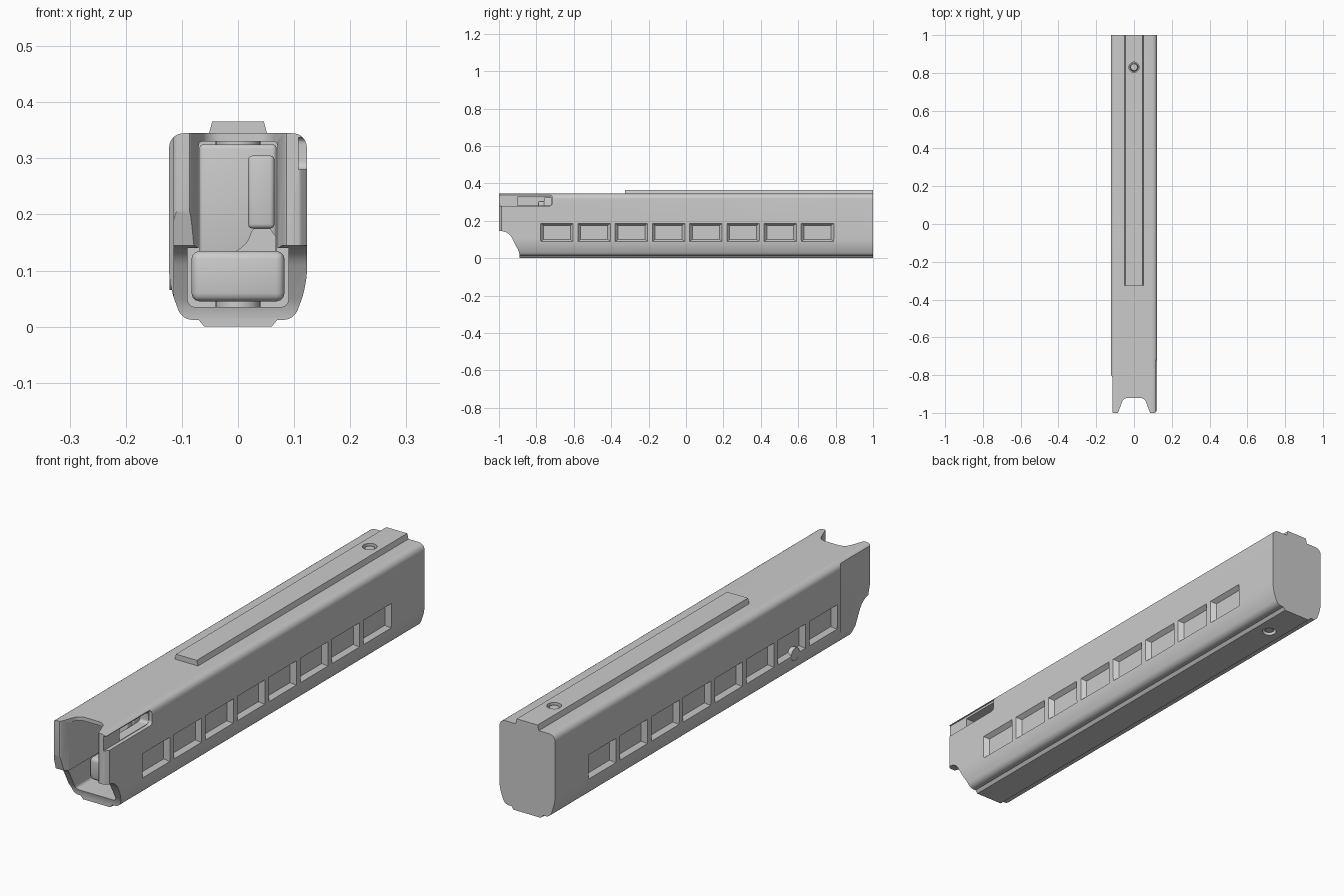
import bpy, bmesh
from mathutils import Vector

if "Cube" in bpy.data.objects:
    bpy.data.objects.remove(bpy.data.objects["Cube"])


def rounded(corners, steps=6):
    """Polygon from (a, b, radius) corners, each softened by a short curve."""
    out = []
    for i, (a, b, r) in enumerate(corners):
        p = Vector((a, b))
        if not r:
            out.append(p)
            continue
        before = Vector(corners[i - 1][:2])
        after = Vector(corners[(i + 1) % len(corners)][:2])
        s = p + (before - p).normalized() * r
        e = p + (after - p).normalized() * r
        for k in range(steps + 1):
            t = k / steps
            w = 0.83 * 2 * t * (1 - t)
            total = (1 - t) ** 2 + w + t * t
            out.append((s * (1 - t) ** 2 + p * w + e * t * t) / total)
    return out


def mirrored(corners):
    return corners + [(-c[0],) + tuple(c[1:]) for c in reversed(corners)]


def rectangle(a, b):
    return [(a[0], b[0]), (a[1], b[0]), (a[1], b[1]), (a[0], b[1])]


def finish(bm, name):
    bmesh.ops.recalc_face_normals(bm, faces=bm.faces)
    mesh = bpy.data.meshes.new(name)
    bm.to_mesh(mesh)
    bm.free()
    ob = bpy.data.objects.new(name, mesh)
    bpy.context.collection.objects.link(ob)
    return ob


def prism(name, points, axis, low, high, end=None):
    """Extrude a flat outline along one axis, optionally into another outline."""
    place = {"x": lambda p, t: (t, p[0], p[1]),
             "y": lambda p, t: (p[0], t, p[1]),
             "z": lambda p, t: (p[0], p[1], t)}[axis]
    bm = bmesh.new()
    first = [bm.verts.new(place(p, low)) for p in points]
    last = [bm.verts.new(place(p, high)) for p in end or points]
    bm.faces.new(first)
    bm.faces.new(last)
    for i in range(len(points)):
        bm.faces.new((first[i - 1], first[i], last[i], last[i - 1]))
    return finish(bm, name)


def box(name, x, y, z):
    return prism(name, rectangle(x, y), "z", *z)


def disc(name, radius, y, low, high, top=None):
    bm = bmesh.new()
    bmesh.ops.create_cone(bm, cap_ends=True, segments=32, radius1=radius,
                          radius2=radius if top is None else top, depth=high - low)
    bmesh.ops.translate(bm, verts=bm.verts, vec=(0, y, (low + high) / 2))
    return finish(bm, name)


def apply(ob, mod):
    with bpy.context.temp_override(object=ob, active_object=ob):
        bpy.ops.object.modifier_apply(modifier=mod.name)


def cut(ob, cutter):
    """Subtract the cutter, changing solver if a cut would empty the shape."""
    cutter.hide_render = True
    mod = ob.modifiers.new("cut", "BOOLEAN")
    mod.operation, mod.object = "DIFFERENCE", cutter
    for solver in ("EXACT", "MANIFOLD", "FLOAT"):
        mod.solver = solver
        view = bpy.context.evaluated_depsgraph_get()
        if len(ob.evaluated_get(view).data.polygons) > 0:
            apply(ob, mod)
            break
    else:
        ob.modifiers.remove(mod)
    bpy.data.objects.remove(cutter)


def soften(ob, width):
    mod = ob.modifiers.new("soften", "BEVEL")
    mod.width, mod.segments = width, 3
    apply(ob, mod)


# Outer shell
body = prism("body", rounded(mirrored([
    (0.123, 0.345, 0.028), (0.123, 0.075, 0.03), (0.1, 0.012, 0.02),
    (0.07, 0.012, 0), (0.06, 0, 0)])), "y", -1, 1)

# Hollow inside, open at the front
cut(body, prism("cavity_cutter", rounded(mirrored([
    (0.07, 0.33, 0.008), (0.07, 0.14, 0), (0.09, 0.14, 0), (0.09, 0.035, 0.015)])),
    "y", -1.2, 0.97))

# Undercut below the front lips
cut(body, prism("undercut_cutter", rounded([
    (-1.2, 0.145, 0), (-0.95, 0.145, 0.04), (-0.89, 0.03, 0.02),
    (-0.89, -0.1, 0), (-1.2, -0.1, 0)]), "x", -0.3, 0.3))

# Scalloped front edge, with one lip chamfered
cut(body, prism("scallop_cutter", rounded(mirrored([
    (-0.2, -1.2, 0), (-0.2, -0.9, 0), (-0.108, -1.003, 0.009),
    (-0.086, -1.003, 0.009), (-0.055, -0.92, 0.025)])), "z", -0.2, 0.6))
cut(body, prism("chamfer_cutter", [(-1.2, 0.1), (-0.971, 0.1), (-1.002, 0.213),
                                   (-1.2, 0.213)], "x", -0.3, 0))

# Side relief, and the catch slot on the other side
cut(body, prism("relief_cutter", [(-0.2, -1.2), (-0.115, -1.2), (-0.115, -0.81),
                                  (-0.125, -0.795), (-0.2, -0.795)], "z", 0.05, 0.5))
cut(body, prism("notch_cutter", rounded([
    (-1.2, 0.28, 0), (-0.716, 0.28, 0.015), (-0.716, 0.337, 0.012), (-1.2, 0.337, 0)]),
    "x", 0.108, 0.2))
cut(body, prism("slot_cutter", rounded([
    (-0.9, 0.282, 0), (-0.718, 0.282, 0.012), (-0.718, 0.328, 0.012), (-0.9, 0.328, 0)]),
    "x", 0.05, 0.2))

# Rows of sloped pockets along both sides
for side in (-1, 1):
    for i in range(8):
        y, z = -0.69 + 0.199 * i, 0.138
        floor, mouth = [rectangle((y - dy, y + dy), (z - dz, z + dz))
                        for dy, dz in ((0.072, 0.037), (0.097, 0.057))]
        cut(body, prism("pocket_cutter", floor, "x", side * 0.105, side * 0.135, mouth))

# Top rail
rail = prism("top_rail", [(-0.052, 0.343), (0.052, 0.343), (0.046, 0.366), (-0.046, 0.366)],
             "y", -0.325, 1)

# Button holes through top and bottom, with seats and buttons
cut(rail, disc("hole_cutter", 0.027, 0.83, 0.3, 0.4))
cut(body, disc("hole_cutter", 0.027, 0.83, 0.3, 0.4))
cut(body, disc("hole_cutter", 0.027, 0.83, -0.1, 0.1))
parts = [body, rail,
         disc("upper_seat", 0.04, 0.83, 0.322, 0.335),
         disc("lower_seat", 0.04, 0.83, 0.03, 0.045),
         disc("upper_button", 0.024, 0.83, 0.33, 0.36, 0.018),
         disc("lower_button", 0.018, 0.83, 0.006, 0.035, 0.024)]

# Small round stud in one side pocket
stud = rounded([(-0.54, 0.115, 0.025), (-0.49, 0.115, 0.025),
                (-0.49, 0.065, 0.025), (-0.54, 0.065, 0.025)])
parts.append(prism("side_stud", stud, "x", -0.122, -0.1))

# Sliding follower: wide base, tall back and a raised column
base = box("follower_base", (-0.083, 0.083), (-0.82, -0.5), (0.045, 0.135))
tall = box("follower_back", (-0.069, 0.069), (-0.76, -0.5), (0.125, 0.325))
column = box("follower_column", (0.018, 0.065), (-0.79, -0.7), (0.175, 0.305))
for ob, width in ((base, 0.015), (tall, 0.008), (column, 0.008)):
    soften(ob, width)
    parts.append(ob)
parts.append(prism("follower_ramp", rounded([
    (-0.01, 0.13, 0), (0.068, 0.13, 0), (0.068, 0.16, 0), (0.055, 0.178, 0),
    (0.025, 0.178, 0.015), (0.018, 0.15, 0.012)]), "y", -0.775, -0.7))

# Smooth curves, sharp edges
bpy.ops.object.select_all(action="DESELECT")
for ob in parts:
    ob.select_set(True)
bpy.context.view_layer.objects.active = body
bpy.ops.object.shade_smooth_by_angle(angle=0.52)
